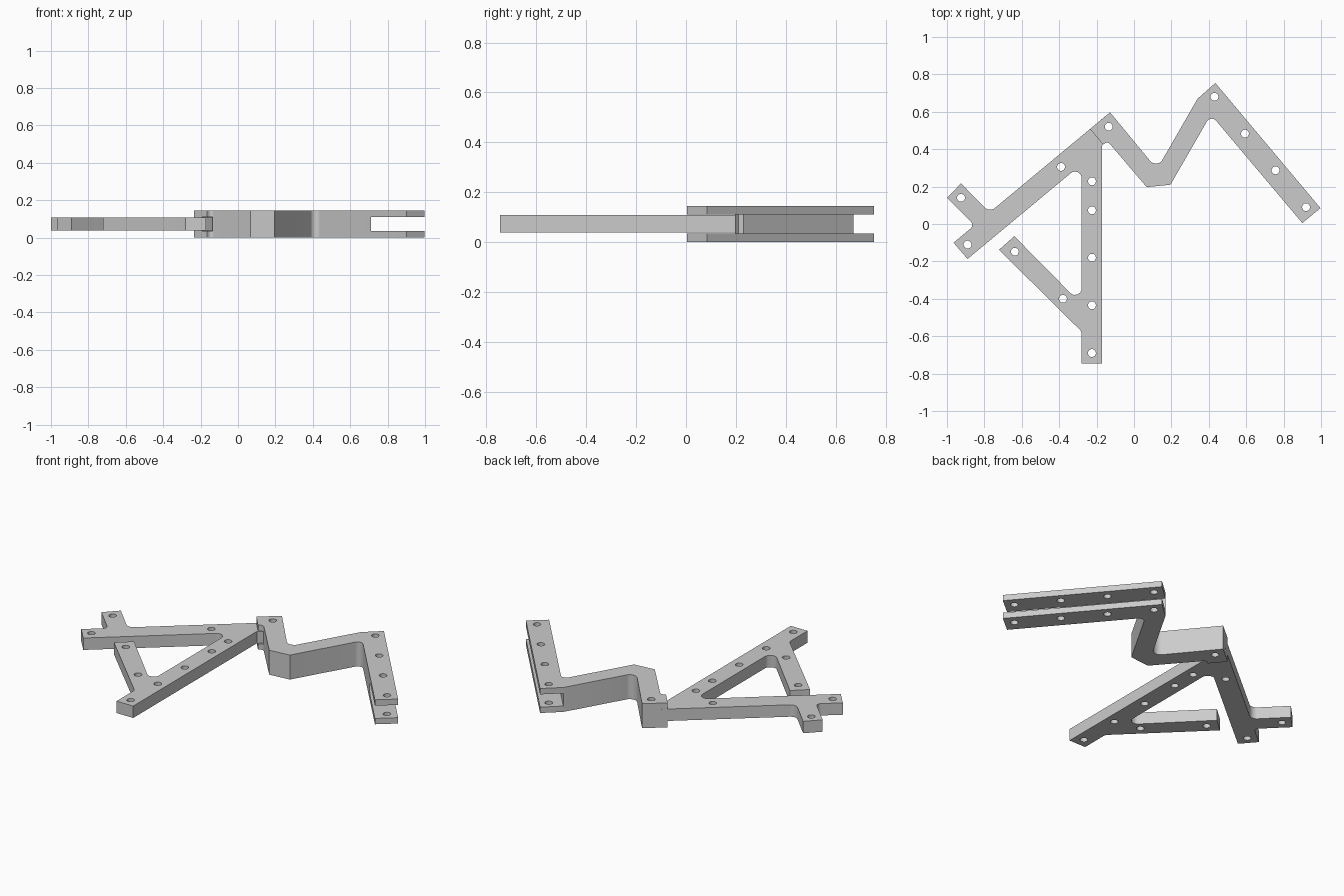
import bpy, bmesh, math
from mathutils import Vector

cube = bpy.data.objects.get("Cube")
if cube:
    bpy.data.objects.remove(cube, do_unlink=True)

grey = bpy.data.materials.new("plain grey")
grey.use_nodes = True
colour = (0.6, 0.6, 0.6, 1)
grey.diffuse_color = colour
grey.node_tree.nodes["Principled BSDF"].inputs["Base Color"].default_value = colour


def outline(points):
    """Corners as (x, y) or (x, y, radius); a radius rounds the corner."""
    result = []
    for i, point in enumerate(points):
        corner = Vector(point[:2])
        if len(point) == 2:
            result.append(corner)
            continue
        before = (Vector(points[i - 1][:2]) - corner).normalized()
        after = (Vector(points[(i + 1) % len(points)][:2]) - corner).normalized()
        half = before.angle(after) / 2
        radius = point[2]
        centre = corner + (before + after).normalized() * radius / math.sin(half)
        start = corner + before * radius / math.tan(half) - centre
        end = corner + after * radius / math.tan(half) - centre
        for k in range(9):
            spoke = start.lerp(end, k / 8).normalized()
            result.append(centre + spoke * radius)
    return result


def plate(name, points, low, high):
    """Closed prism from a flat outline between two heights."""
    bm = bmesh.new()
    path = outline(points)
    bottom = [bm.verts.new((p.x, p.y, low)) for p in path]
    top = [bm.verts.new((p.x, p.y, high)) for p in path]
    bm.faces.new(bottom[::-1])
    bm.faces.new(top)
    for i in range(len(path)):
        bm.faces.new((bottom[i - 1], bottom[i], top[i], top[i - 1]))
    bmesh.ops.recalc_face_normals(bm, faces=bm.faces)
    mesh = bpy.data.meshes.new(name)
    bm.to_mesh(mesh)
    bm.free()
    obj = bpy.data.objects.new(name, mesh)
    bpy.context.collection.objects.link(obj)
    mesh.materials.append(grey)
    return obj


def drill(centres):
    """One cutter made of all bolt holes."""
    bm = bmesh.new()
    for x, y in centres:
        made = bmesh.ops.create_cone(bm, cap_ends=True, segments=24, radius1=0.021,
                                     radius2=0.021, depth=1)
        bmesh.ops.translate(bm, verts=made["verts"], vec=(x, y, 0))
    mesh = bpy.data.meshes.new("drill")
    bm.to_mesh(mesh)
    bm.free()
    obj = bpy.data.objects.new("drill", mesh)
    bpy.context.collection.objects.link(obj)
    return obj


def cut(obj, cutters):
    for cutter in cutters:
        cutter.hide_render = True
        mod = obj.modifiers.new("cut", "BOOLEAN")
        mod.operation = "DIFFERENCE"
        mod.solver = "EXACT"
        mod.object = cutter
    bpy.context.view_layer.update()
    result = obj.evaluated_get(bpy.context.evaluated_depsgraph_get())
    mesh = bpy.data.meshes.new_from_object(result)
    obj.modifiers.clear()
    obj.data = mesh
    for cutter in cutters:
        bpy.data.objects.remove(cutter, do_unlink=True)
    mesh.materials.clear()
    mesh.materials.append(grey)
    bpy.ops.object.select_all(action="DESELECT")
    obj.select_set(True)
    bpy.context.view_layer.objects.active = obj
    bpy.ops.object.shade_smooth_by_angle(angle=math.radians(30))


joint = (-0.135, 0.52)

# Thin branching frame
frame = plate("branching_frame", [
    (-0.89, -0.187), (-0.28, 0.32, 0.035), (-0.28, -0.43, 0.035),
    (-0.64, -0.065), (-0.722, -0.138), (-0.28, -0.575, 0.03),
    (-0.28, -0.745), (-0.17, -0.745), (-0.17, 0.42),
    (-0.06, 0.511), (-0.128, 0.597), (-0.772, 0.062, 0.04),
    (-0.925, 0.217), (-1.0, 0.14), (-0.853, -0.007, 0.025), (-0.965, -0.1),
], 0.038, 0.109)
bar_holes = [(-0.225, y) for y in (0.228, 0.073, -0.18, -0.435, -0.69)]
cut(frame, [drill(bar_holes + [
    (-0.925, 0.14), (-0.89, -0.11), (-0.39, 0.305), joint,
    (-0.38, -0.4), (-0.637, -0.148)])])

# Thick zigzag link with a forked long arm
link = plate("zigzag_link", [
    (-0.128, 0.597), (-0.235, 0.508), (-0.165, 0.424), (-0.142, 0.443, 0.02),
    (0.068, 0.197), (0.195, 0.21), (0.411, 0.585, 0.03),
    (0.9, 0.005), (0.997, 0.085), (0.435, 0.754), (0.34, 0.67), (0.123, 0.293, 0.04),
], 0, 0.146)

# Open slot along the whole long arm, and relief where the frame enters
arm_slot = plate("arm_slot", [
    (0.276, 0.747), (0.964, -0.072), (1.2, 0.12), (0.5, 0.95)], 0.035, 0.111)
joint_slot = plate("joint_slot", [
    (-0.2, 0.38), (-0.125, 0.442), (-0.16, 0.484), (-0.235, 0.422)], 0.035, 0.111)
hole_a, hole_b = Vector((0.43, 0.68)), Vector((0.92, 0.09))
arm_holes = [tuple(hole_a.lerp(hole_b, i / 3)) for i in range(4)]
cut(link, [arm_slot, joint_slot, drill(arm_holes + [joint])])
